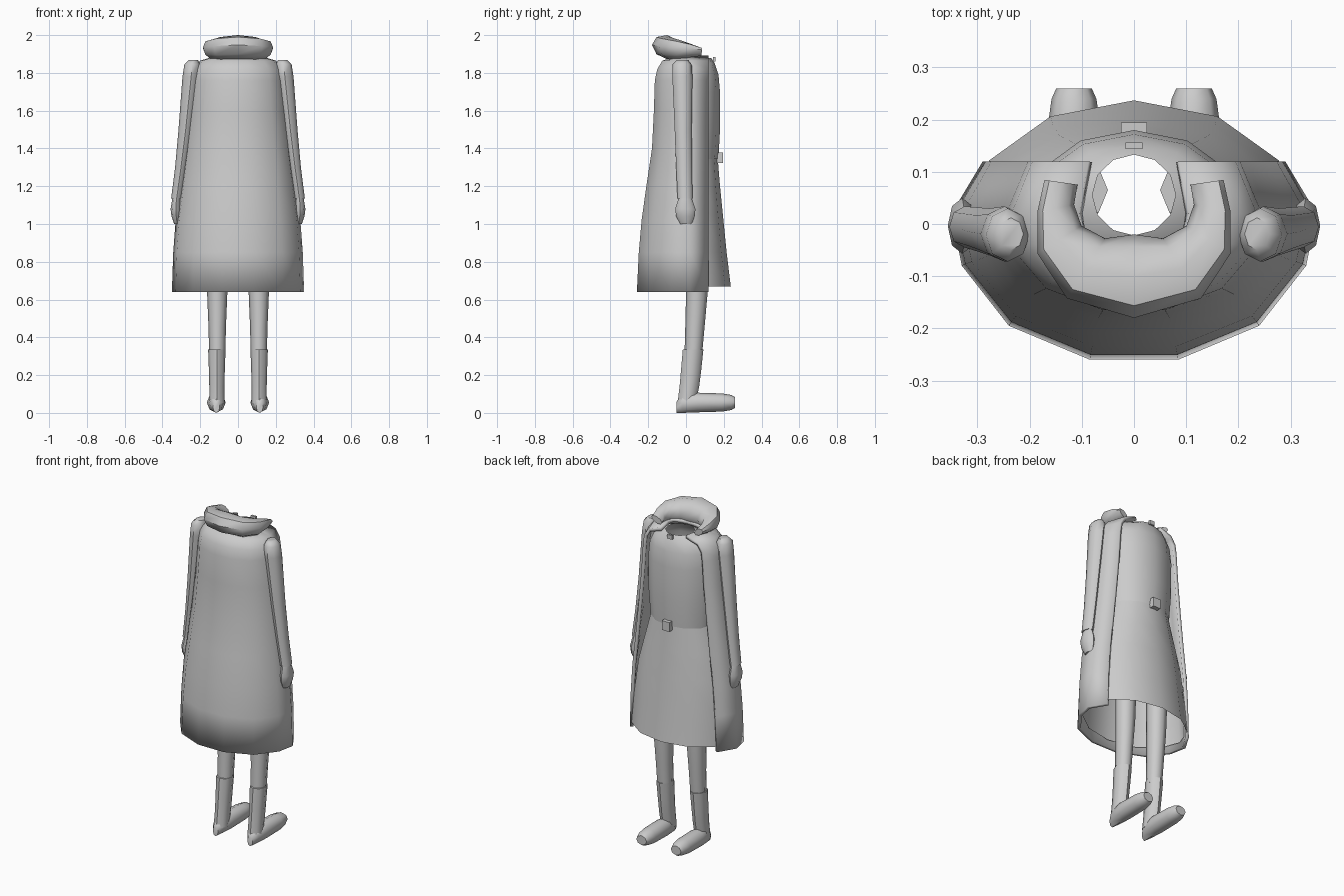
import bpy, bmesh, math
from mathutils import Vector

cube = bpy.data.objects.get("Cube")
if cube:
    bpy.data.objects.remove(cube)

grey = bpy.data.materials.new("light_grey")
grey.use_nodes = True
COLOUR = (0.6, 0.6, 0.6, 1)
grey.diffuse_color = COLOUR
grey.node_tree.nodes["Principled BSDF"].inputs["Base Color"].default_value = COLOUR


def skin(name, rings, closed=True, caps=True, angle=50):
    """Skin a list of point rings into one smooth-shaded part."""
    bm = bmesh.new()
    rows = [[bm.verts.new(p) for p in ring] for ring in rings]
    n = len(rows[0])
    for a, b in zip(rows, rows[1:]):
        for i in range(n if closed else n - 1):
            j = (i + 1) % n
            bm.faces.new((a[i], a[j], b[j], b[i]))
    if caps:
        bm.faces.new(rows[0])
        bm.faces.new(rows[-1])
    bmesh.ops.recalc_face_normals(bm, faces=bm.faces)
    mesh = bpy.data.meshes.new(name)
    bm.to_mesh(mesh)
    bm.free()
    mesh.materials.append(grey)
    obj = bpy.data.objects.new(name, mesh)
    bpy.context.collection.objects.link(obj)
    bpy.ops.object.select_all(action="DESELECT")
    obj.select_set(True)
    bpy.context.view_layer.objects.active = obj
    bpy.ops.object.shade_smooth_by_angle(angle=math.radians(angle))
    return obj


def oval(centre, u, v, sides):
    """Ring of points around a centre, spanned by two half axes."""
    c, u, v = Vector(centre), Vector(u), Vector(v)
    steps = [math.tau * i / sides for i in range(sides)]
    return [c + u * math.sin(t) + v * math.cos(t) for t in steps]


def level(x, z, half, back, front, sides=12):
    """Horizontal ring between a back and a front depth."""
    return oval((x, (back + front) / 2, z), (half, 0, 0), (0, (front - back) / 2, 0), sides)


def box(name, x, y, z, sx, sy, sz):
    rings = [[(x + a * sx, y + b * sy, z + c * sz) for a, b in
              ((-1, -1), (1, -1), (1, 1), (-1, 1))] for c in (-1, 1)]
    return skin(name, rings, angle=30)


# Dress: hollow bodice with a neck hole, and an open skirt
bodice = [(1.345, .195, -.13, .172), (1.5, .205, -.13, .18), (1.7, .205, -.12, .18),
          (1.79, .195, -.11, .172), (1.85, .165, -.08, .152), (1.88, .08, -.022, .133)]
skin("bodice", [level(0, z, h, b, f) for z, h, b, f in bodice], caps=False)
skirt = [(.67, .32, -.222, .237), (.85, .31, -.205, .215), (1.05, .285, -.185, .195),
         (1.2, .24, -.155, .18), (1.36, .19, -.125, .167)]
skin("skirt", [level(0, z, h, b, f) for z, h, b, f in skirt], caps=False)
box("buckle", 0, .177, 1.35, .025, .018, .028)
box("neck_button", 0, .15, 1.872, .016, .006, .012)

# Cape: open-fronted shell scaled from one hem outline
half_hem = [(.29, .12), (.35, .02), (.33, -.08), (.24, -.195), (.085, -.26)]
hem = half_hem + [(-x, y) for x, y in reversed(half_hem)]
cape_levels = [(.64, .35, .26), (.85, .343, .25), (1.02, .33, .235), (1.2, .305, .21),
               (1.4, .28, .18), (1.6, .258, .17), (1.76, .245, .165), (1.82, .235, .152),
               (1.865, .2, .125), (1.893, .105, .04)]
cape = skin("cape", [[(x * w / .35, y * d / .26 if y < 0 else y, z) for x, y in hem]
                     for z, w, d in cape_levels], closed=False, caps=False)
solid = cape.modifiers.new("cloth_thickness", "SOLIDIFY")
solid.thickness = .02
solid.offset = -1

# Collar: rolled horseshoe of cloth, thick behind the neck, drooping at its ends
half_roll = [(.14, .08, 1.91, .032, .02), (.15, .03, 1.918, .036, .034),
             (.143, -.03, 1.923, .05, .05), (.092, -.085, 1.93, .068, .06)]
roll = half_roll + [(0, -.1, 1.936, .08, .064)]
roll += [(-x, y, z, w, h) for x, y, z, w, h in reversed(half_roll)]
rings = []
for x, y, z, w, h in roll:
    out = Vector((x, y - .06, 0)).normalized()
    rings.append(oval((x, y, z), out * w + Vector((0, 0, .012)), (0, 0, h), 8))
skin("collar_roll", rings)

for side, word in ((1, "left"), (-1, "right")):
    # Sleeve and hand
    sleeve = [(1.868, .236, .024, -.05, .012), (1.845, .242, .042, -.072, .03),
              (1.78, .248, .046, -.072, .034), (1.5, .277, .038, -.06, .03),
              (1.3, .302, .031, -.052, .032), (1.135, .325, .029, -.045, .034)]
    skin(word + "_sleeve", [level(side * x, z, h, b, f, 8) for z, x, h, b, f in sleeve])
    hand = [(1.15, .325, .02, -.035, .025), (1.08, .329, .028, -.057, .05),
            (1.04, .327, .025, -.052, .046), (1, .322, .016, -.03, .03)]
    skin(word + "_hand", [level(side * x, z, h, b, f, 8) for z, x, h, b, f in hand])

    # Leg, boot shaft and foot
    leg = [(.95, .06, .005, .125), (.62, .053, .0, .113), (.45, .046, -.004, .098),
           (.31, .043, -.008, .085)]
    skin(word + "_leg", [level(side * .11, z, h, b, f, 8) for z, h, b, f in leg])
    boot = [(.335, .046, -.017, .092), (.22, .042, -.027, .08), (.14, .04, -.034, .07),
            (.05, .04, -.045, .05)]
    skin(word + "_boot_shaft", [level(side * .112, z, h, b, f, 8) for z, h, b, f in boot])
    foot = [(-.05, .03, .018, .03), (-.02, .05, .036, .05), (.06, .055, .05, .052),
            (.19, .055, .05, .048), (.24, .055, .043, .04), (.26, .055, .034, .028)]
    skin(word + "_foot", [oval((side * .115, y, z), (w, 0, 0), (0, 0, h), 8)
                          for y, z, w, h in foot])
